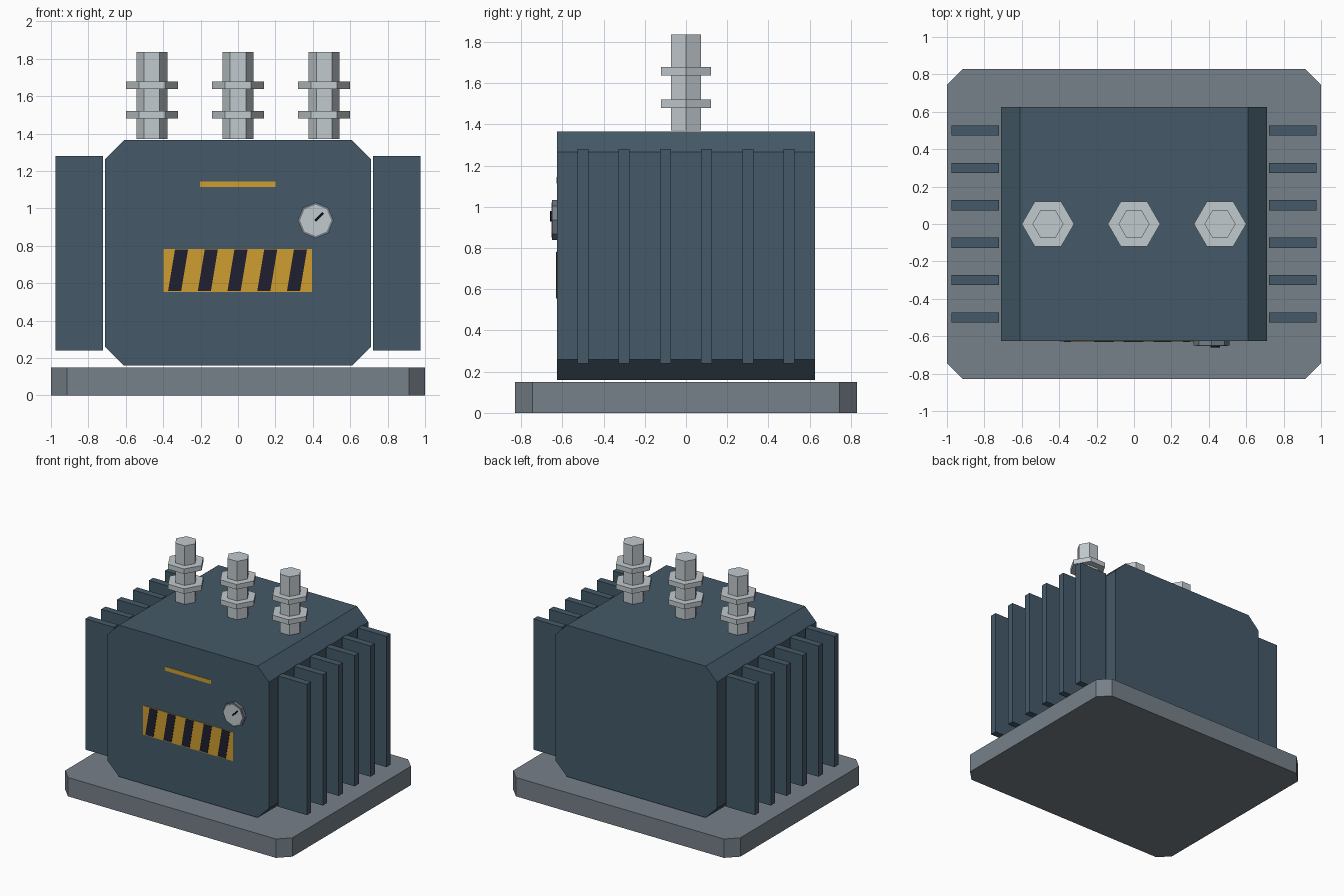
import bpy
import bmesh
from math import cos, sin, pi
from mathutils import Matrix

cube = bpy.data.objects.get("Cube")
if cube:
    bpy.data.objects.remove(cube, do_unlink=True)


def material(name, srgb):
    mat = bpy.data.materials.new(name)
    mat.use_nodes = True
    color = [(c / 255) ** 2.2 for c in srgb] + [1]
    mat.diffuse_color = color
    mat.node_tree.nodes["Principled BSDF"].inputs["Base Color"].default_value = color
    return mat


BLUE = material("slate blue paint", (70, 90, 104))
GREY = material("concrete grey", (117, 127, 136))
METAL = material("light metal", (192, 200, 204))
RIM = material("rim grey", (117, 127, 136))
YELLOW = material("warning yellow", (204, 156, 52))
NAVY = material("dark navy", (36, 36, 52))
BLACK = material("needle black", (22, 22, 26))

FRONT = -0.625


def prism(name, outline, low, high, mat, axis="Z"):
    """Extrude an outline up z, or from y=low to y=high when axis is Y."""
    bm = bmesh.new()
    rings = []
    for level in (low, high):
        points = [(a, b, level) if axis == "Z" else (a, level, b) for a, b in outline]
        rings.append([bm.verts.new(p) for p in points])
    bm.faces.new(rings[0])
    bm.faces.new(rings[1])
    n = len(outline)
    for i in range(n):
        j = (i + 1) % n
        bm.faces.new((rings[0][i], rings[0][j], rings[1][j], rings[1][i]))
    bmesh.ops.recalc_face_normals(bm, faces=bm.faces)
    mesh = bpy.data.meshes.new(name)
    bm.to_mesh(mesh)
    bm.free()
    mesh.materials.append(mat)
    obj = bpy.data.objects.new(name, mesh)
    bpy.context.collection.objects.link(obj)
    return obj


def rect(x0, x1, y0, y1):
    return [(x0, y0), (x1, y0), (x1, y1), (x0, y1)]


def clipped(x, y0, y1, c):
    """Rectangle with cut corners."""
    return [(c - x, y0), (x - c, y0), (x, y0 + c), (x, y1 - c),
            (x - c, y1), (c - x, y1), (-x, y1 - c), (-x, y0 + c)]


def polygon(cx, cy, radius, sides):
    return [(cx + radius * cos(2 * pi * i / sides), cy + radius * sin(2 * pi * i / sides))
            for i in range(sides)]


# Base slab and tank
prism("base_slab", clipped(1, -0.83, 0.83, 0.085), 0, 0.15, GREY)
prism("tank", clipped(0.71, 0.16, 1.365, 0.1), FRONT, -FRONT, BLUE, "Y")

# Cooling fins on both sides
for side, label in ((1, "left"), (-1, "right")):
    for i in range(6):
        y = -0.5 + 0.2 * i
        x0, x1 = sorted((side * 0.722, side * 0.975))
        prism(f"{label}_fin_{i + 1}", rect(x0, x1, y - 0.027, y + 0.027), 0.24, 1.28, BLUE)

# Insulators: hexagonal posts with two collars
for i in range(3):
    x = 0.46 * (i - 1)
    prism(f"insulator_post_{i + 1}", polygon(x, 0, 0.083, 6), 1.37, 1.835, METAL)
    for k, z in enumerate((1.5, 1.658)):
        prism(f"insulator_{i + 1}_collar_{k + 1}", polygon(x, 0, 0.14, 6),
              z - 0.02, z + 0.02, METAL)

# Warning panel with slanted stripes, and the label strip above
prism("warning_panel", rect(-0.398, 0.395, 0.553, 0.784), FRONT - 0.003, FRONT, YELLOW, "Y")
for i in range(5):
    x = -0.374 + 0.159 * i
    outline = [(x, 0.558), (x + 0.07, 0.558), (x + 0.107, 0.78), (x + 0.037, 0.78)]
    prism(f"warning_stripe_{i + 1}", outline, FRONT - 0.006, FRONT - 0.003, NAVY, "Y")
prism("label_strip", rect(-0.203, 0.2, 1.113, 1.145), FRONT - 0.003, FRONT, YELLOW, "Y")

# Gauge with rim, dial and needle
GX, GZ = 0.415, 0.936
prism("gauge_rim", polygon(GX, GZ, 0.096, 8), FRONT - 0.024, FRONT, RIM, "Y")
prism("gauge_dial", polygon(GX, GZ, 0.084, 8), FRONT - 0.028, FRONT - 0.024, METAL, "Y")
needle = prism("gauge_needle", rect(-0.004, 0.056, -0.006, 0.006),
               FRONT - 0.036, FRONT - 0.028, BLACK, "Y")
needle.data.transform(Matrix.Translation((GX, 0, GZ)) @ Matrix.Rotation(-pi / 4, 4, "Y"))
